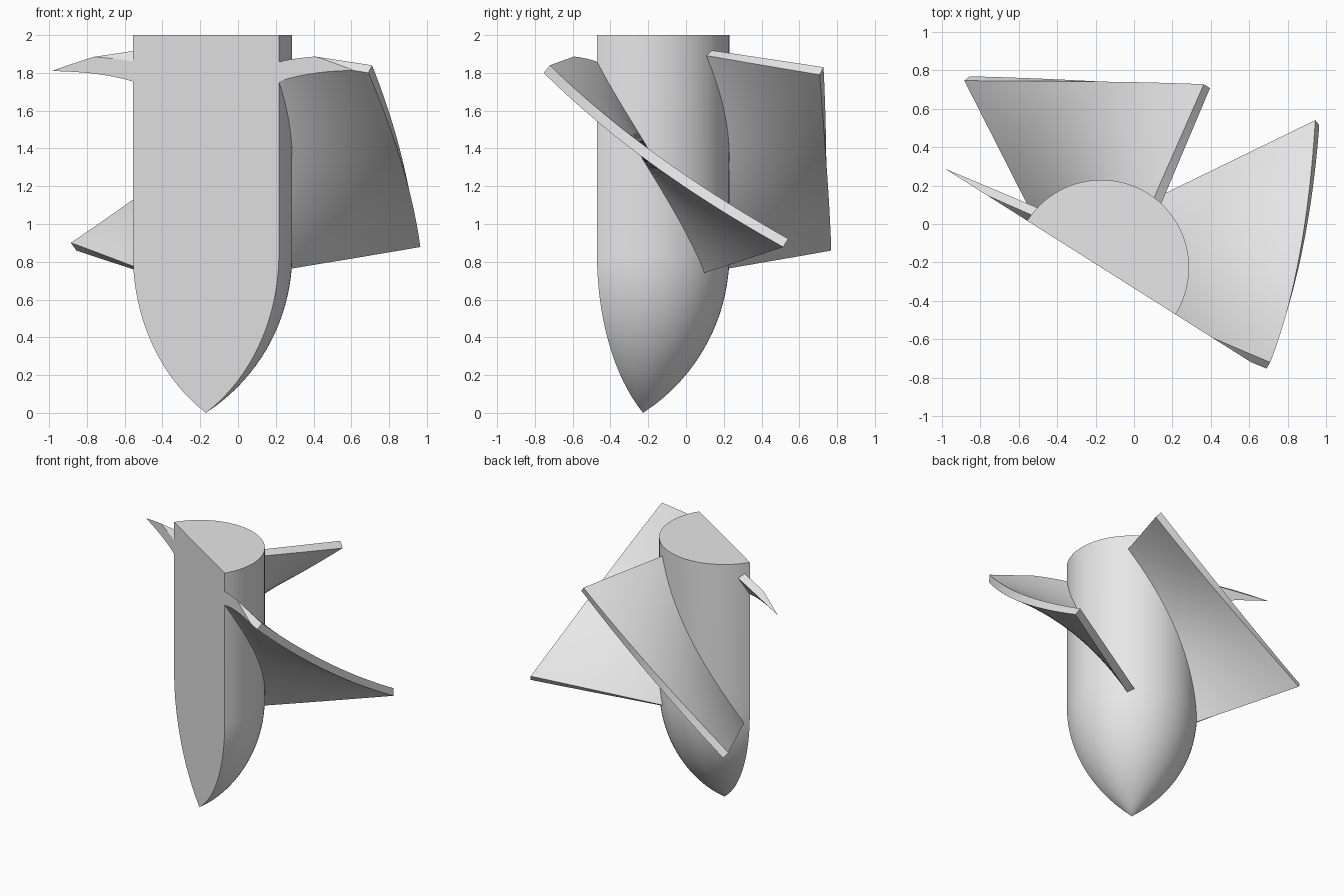
import bpy, bmesh
from math import radians, sin, cos, sqrt
from mathutils import Vector, Matrix

if "Cube" in bpy.data.objects:
    bpy.data.objects.remove(bpy.data.objects["Cube"], do_unlink=True)

AXIS = Vector((-0.17, -0.227, 0))   # hub centre line
RADIUS, NOSE, TOP = 0.457, 0.84, 2.0
CUT = radians(-32.3)                # direction of the section plane
NORMAL = Vector((-sin(CUT), cos(CUT), 0))

grey = bpy.data.materials.new("plain_grey")
grey.use_nodes = True
grey.diffuse_color = (0.8, 0.8, 0.8, 1)
grey.node_tree.nodes["Principled BSDF"].inputs["Base Color"].default_value = (0.8, 0.8, 0.8, 1)


def cap(bm):
    """Close the open section."""
    bmesh.ops.remove_doubles(bm, verts=bm.verts, dist=0.0001)
    bmesh.ops.holes_fill(bm, edges=[e for e in bm.edges if e.is_boundary], sides=0)
    bmesh.ops.recalc_face_normals(bm, faces=bm.faces)


def make_object(name, bm):
    mesh = bpy.data.meshes.new(name)
    bm.to_mesh(mesh)
    bm.free()
    mesh.materials.append(grey)
    obj = bpy.data.objects.new(name, mesh)
    bpy.context.collection.objects.link(obj)
    return obj


def smooth(obj):
    bpy.ops.object.select_all(action='DESELECT')
    obj.select_set(True)
    bpy.context.view_layer.objects.active = obj
    bpy.ops.object.shade_smooth_by_angle(angle=radians(30))


# Hub: half turn of a pointed arch profile
def build_hub():
    arc = (RADIUS ** 2 + NOSE ** 2) / (2 * RADIUS)
    profile = []
    for i in range(21):
        z = NOSE * i / 20
        profile.append((max(0, RADIUS - arc + sqrt(arc ** 2 - (NOSE - z) ** 2)), z))
    profile += [(RADIUS, TOP), (0, TOP)]
    bm = bmesh.new()
    verts = [bm.verts.new(AXIS + Vector((r * cos(CUT), r * sin(CUT), z))) for r, z in profile]
    edges = [bm.edges.new(pair) for pair in zip(verts, verts[1:])]
    bmesh.ops.spin(bm, geom=verts + edges, cent=AXIS, axis=(0, 0, 1),
                   angle=radians(180), steps=40)
    cap(bm)
    smooth(make_object("hub", bm))


def through(points, t):
    """Quadratic curve through three points."""
    a, b, c = (Vector(p) for p in points)
    return a * (1 - t) * (1 - 2 * t) + b * 4 * t * (1 - t) + c * t * (2 * t - 1)


# Blade: ruled sheet from a helical root to an outer edge, thickened and cut
def build_blade(name, turn, outer, thickness=0.055, along=24, across=10):
    spin = Matrix.Rotation(radians(turn), 3, 'Z')
    bm = bmesh.new()
    rows = []
    for i in range(along + 1):
        t = i / along
        angle, z = through(((49, 0.755), (4, 1.34), (-40, 1.905)), t)
        root = Vector((RADIUS * cos(radians(angle)), RADIUS * sin(radians(angle)), z))
        tip = through(outer, t)
        rows.append([bm.verts.new(AXIS + spin @ root.lerp(tip, -0.12 + 1.12 * j / across))
                     for j in range(across + 1)])
    for low, high in zip(rows, rows[1:]):
        for j in range(across):
            bm.faces.new((low[j], low[j + 1], high[j + 1], high[j]))
    obj = make_object(name, bm)
    solid = obj.modifiers.new("thickness", 'SOLIDIFY')
    solid.thickness, solid.offset = thickness, 0
    bpy.context.view_layer.update()
    bm = bmesh.new()
    bm.from_object(obj, bpy.context.evaluated_depsgraph_get())
    obj.modifiers.clear()
    bmesh.ops.bisect_plane(bm, geom=bm.verts[:] + bm.edges[:] + bm.faces[:],
                           plane_co=AXIS, plane_no=NORMAL, clear_inner=True)
    cap(bm)
    bm.to_mesh(obj.data)
    bm.free()
    smooth(obj)


# Outer edges as (radial, sideways, height)
wide_edge = ((1.125, 0.755, 0.9), (1.035, 0.055, 1.345), (0.87, -0.51, 1.82))
plain_edge = ((0.985, 0.7, 0.88), (0.97, 0.05, 1.34), (0.945, -0.55, 1.81))

build_hub()
build_blade("left_blade", 0, wide_edge)
build_blade("back_blade", 90, plain_edge)
build_blade("right_blade", 180, plain_edge)
